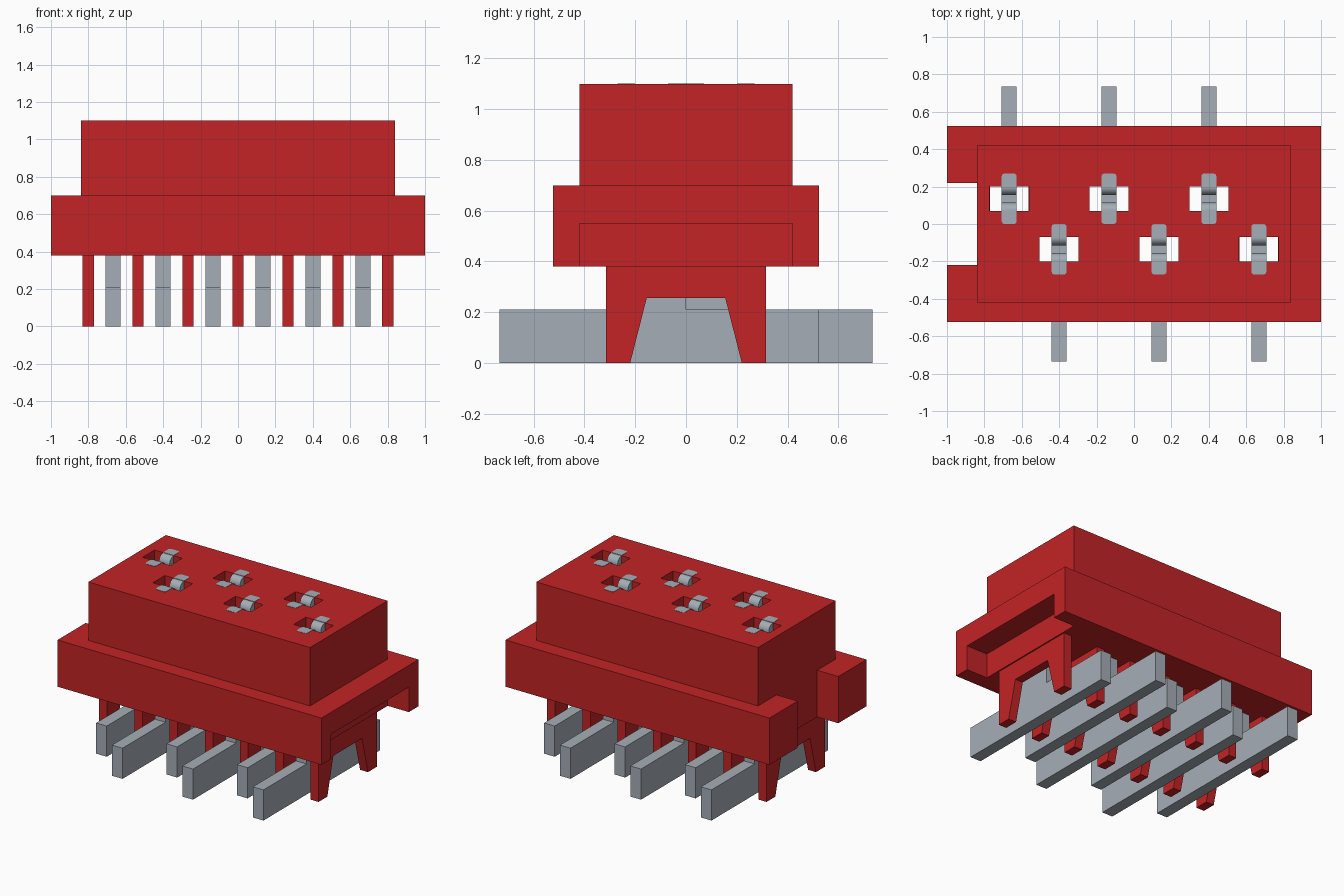
import bpy, bmesh
from math import sin, cos, pi
from mathutils import Vector

cube = bpy.data.objects.get("Cube")
if cube:
    bpy.data.objects.remove(cube, do_unlink=True)


def material(name, rgb):
    m = bpy.data.materials.new(name)
    m.use_nodes = True
    m.diffuse_color = (*rgb, 1)
    m.node_tree.nodes["Principled BSDF"].inputs["Base Color"].default_value = (*rgb, 1)
    return m


red = material("red plastic", (0.546, 0.017, 0.019))
metal = material("grey metal", (0.376, 0.423, 0.468))


def finish(name, bm, mat):
    bmesh.ops.recalc_face_normals(bm, faces=bm.faces)
    mesh = bpy.data.meshes.new(name)
    bm.to_mesh(mesh)
    bm.free()
    mesh.materials.append(mat)
    ob = bpy.data.objects.new(name, mesh)
    bpy.context.collection.objects.link(ob)
    return ob


def add_prism(bm, points, depth):
    """Close a planar outline and push it along the depth vector."""
    face = bm.faces.new([bm.verts.new(p) for p in points])
    new = bmesh.ops.extrude_face_region(bm, geom=[face], use_keep_orig=True)["geom"]
    bmesh.ops.translate(bm, vec=Vector(depth),
                        verts=[v for v in new if isinstance(v, bmesh.types.BMVert)])


def add_box(bm, x, y, z):
    add_prism(bm, [(x[0], y[0], z[0]), (x[1], y[0], z[0]),
                   (x[1], y[1], z[0]), (x[0], y[1], z[0])], (0, 0, z[1] - z[0]))


def activate(ob):
    bpy.ops.object.select_all(action="DESELECT")
    ob.select_set(True)
    bpy.context.view_layer.objects.active = ob


BOTTOM, STEP, TOP = 0.38, 0.70, 1.10
PITCH = 0.267
# Contacts alternate between the back row (+1) and the front row (-1)
contacts = [((i - 2.5) * PITCH, 1 if i % 2 == 0 else -1) for i in range(6)]

# Housing blocks
bm = bmesh.new()
add_box(bm, (-1, 1), (-0.525, 0.525), (BOTTOM, STEP))
base = finish("housing_base", bm, red)
bm = bmesh.new()
add_box(bm, (-0.84, 0.84), (-0.42, 0.42), (STEP, TOP))
tower = finish("housing_tower", bm, red)

# Contact openings, end notch and end recess
bm = bmesh.new()
for x, s in contacts:
    add_box(bm, (x - 0.105, x + 0.105), sorted((s * 0.07, s * 0.2)), (0.2, 1.3))
openings = finish("opening_cutter", bm, red)
bm = bmesh.new()
add_box(bm, (-1.1, -0.84), (-0.22, 0.22), (0.2, 0.9))
add_box(bm, (0.84, 1.1), (-0.42, 0.42), (0.2, 0.55))
ends = finish("end_cutter", bm, red)

for ob, cutter in ((base, openings), (base, ends), (tower, openings)):
    mod = ob.modifiers.new("cut", "BOOLEAN")
    mod.operation = "DIFFERENCE"
    mod.solver = "EXACT"
    mod.object = cutter
    activate(ob)
    bpy.ops.object.modifier_apply(modifier=mod.name)
for cutter in (openings, ends):
    bpy.data.objects.remove(cutter, do_unlink=True)

# Arched standoff ribs between the contacts
half = [(0.315, BOTTOM), (0.315, 0), (0.22, 0), (0.155, 0.255)]
arch = half + [(-y, z) for y, z in reversed(half)]
for i in range(7):
    x = (i - 3) * PITCH
    bm = bmesh.new()
    add_prism(bm, [(x - 0.03, y, z) for y, z in arch], (0.06, 0, 0))
    finish(f"standoff_rib_{i + 1}", bm, red)

# Forked contacts with solder tails
R = 0.044
arc = [(R * sin(a), R * cos(a)) for a in (k * pi / 16 for k in range(9))]
back_lip = [(0.2 - u, TOP - R + v) for u, v in arc]
front_lip = [(0.07 + u, TOP - R + v) for u, v in reversed(arc)]
outline = ([(-0.525, 0), (0.735, 0), (0.735, 0.21), (0.27, 0.21), (0.27, TOP)]
           + back_lip + [(0.156, 0.75), (0.114, 0.75)] + front_lip
           + [(0, TOP), (0, 0.21), (-0.525, 0.21)])
W = 0.04
r = 0.016
corner = [(W - r + r * cos(a), r - r * sin(a)) for a in (k * pi / 8 for k in range(5))]
cap = [(W, 0.07)] + corner
cap += [(-x, y) for x, y in reversed(cap)]

for i, (x, s) in enumerate(contacts):
    bm = bmesh.new()
    add_prism(bm, [(x - W, s * y, min(z, TOP - 0.001)) for y, z in outline], (2 * W, 0, 0))
    pin = finish(f"contact_{i + 1}", bm, metal)
    activate(pin)
    bpy.ops.object.shade_smooth_by_angle(angle=pi / 6)
    # Rounded prong tips, just proud of the housing
    bm = bmesh.new()
    for flip in (False, True):
        add_prism(bm, [(x + u, s * (0.27 - v if flip else v), TOP - 0.004) for u, v in cap],
                  (0, 0, 0.006))
    finish(f"contact_tips_{i + 1}", bm, metal)
